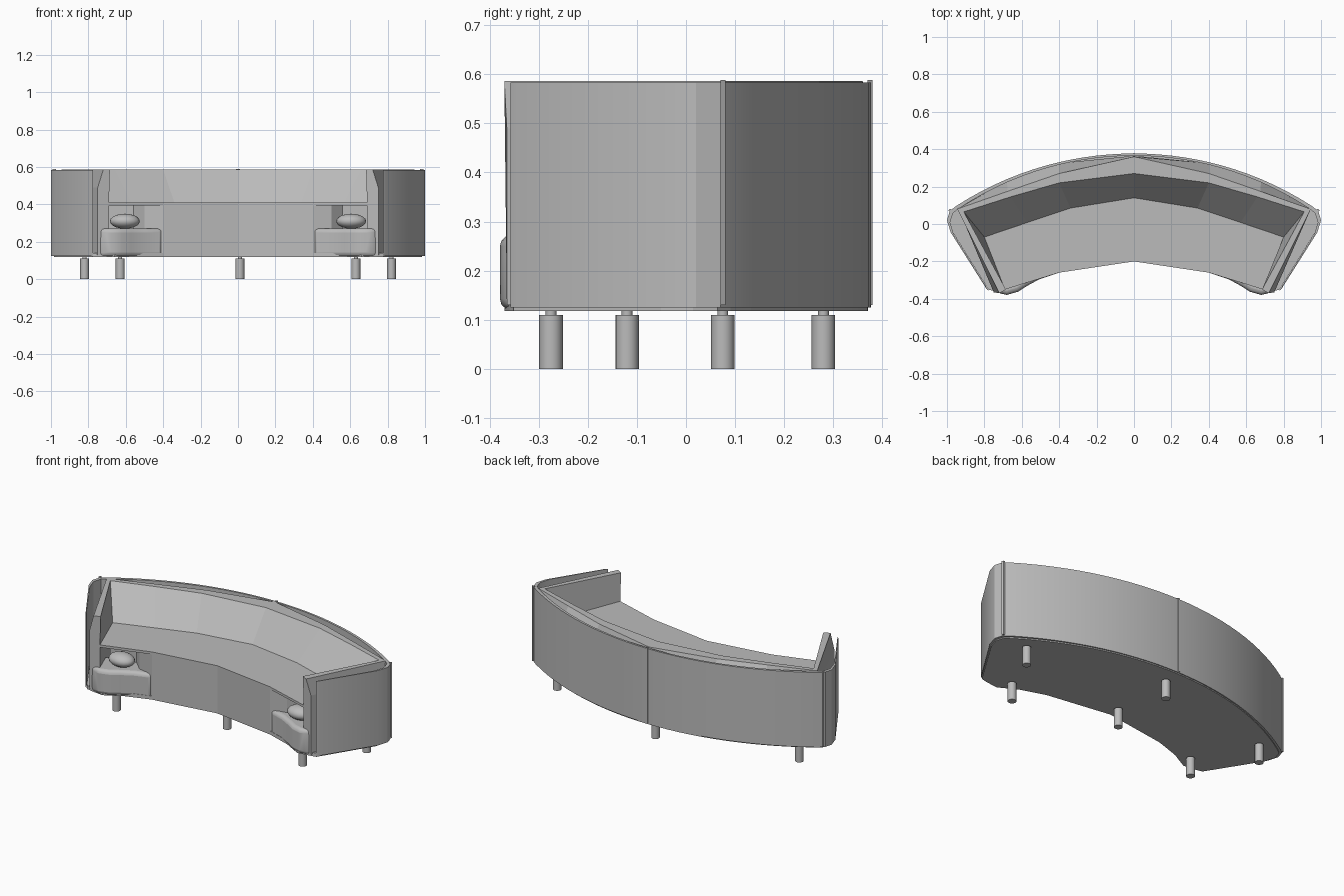
import bpy, bmesh, math

cube = bpy.data.objects.get("Cube")
if cube:
    bpy.data.objects.remove(cube)

grey = bpy.data.materials.new("warm_grey")
grey.use_nodes = True
COLOUR = (0.5, 0.5, 0.5, 1)
grey.diffuse_color = COLOUR
grey.node_tree.nodes["Principled BSDF"].inputs["Base Color"].default_value = COLOUR


def finish(name, bm, angle=None):
    """Turn a bmesh into a named object, smooth below the given angle."""
    bmesh.ops.recalc_face_normals(bm, faces=bm.faces)
    mesh = bpy.data.meshes.new(name)
    bm.to_mesh(mesh)
    bm.free()
    obj = bpy.data.objects.new(name, mesh)
    bpy.context.collection.objects.link(obj)
    mesh.materials.append(grey)
    if angle:
        bpy.ops.object.select_all(action="DESELECT")
        obj.select_set(True)
        bpy.context.view_layer.objects.active = obj
        bpy.ops.object.shade_smooth_by_angle(angle=math.radians(angle))
    return obj


def prism(name, loop, z0, z1, angle=None):
    """Extrude a plan outline between two heights."""
    bm = bmesh.new()
    face = bm.faces.new([bm.verts.new((x, y, z0)) for x, y in loop])
    top = bmesh.ops.extrude_face_region(bm, geom=[face])["geom"]
    for v in top:
        if isinstance(v, bmesh.types.BMVert):
            v.co.z = z1
    return finish(name, bm, angle)


def mirror_line(half):
    """Left-to-right line from its right half, which starts at x = 0."""
    return [(-x, y) for x, y in reversed(half) if x > 0] + half


def mirror_loop(half):
    """Closed outline from its right half."""
    return half + [(-x, y) for x, y in reversed(half) if x > 0]


def loft(name, rows, angle=None):
    """Skin lines of equal length into a closed ring section, capped."""
    bm = bmesh.new()
    grid = [[bm.verts.new((x, y, z)) for x, y in line] for line, z in rows]
    for a, b in zip(grid, grid[1:] + grid[:1]):
        for i in range(len(a) - 1):
            bm.faces.new((a[i], a[i + 1], b[i + 1], b[i]))
    for end in (0, -1):
        bm.faces.new([row[end] for row in grid])
    return finish(name, bm, angle)


def cylinder(bm, x, y, z0, z1, radius):
    made = bmesh.ops.create_cone(bm, cap_ends=True, segments=16, radius1=radius,
                                 radius2=radius, depth=z1 - z0)
    bmesh.ops.translate(bm, verts=made["verts"], vec=(x, y, (z0 + z1) / 2))


# Outer shell: a shallow arc that rounds into the two arm panels
RADIUS, BACK = 1.75, 0.377
arc = []
for i in range(15):
    x = 0.95 * i / 14
    arc.append((x, BACK - RADIUS + math.sqrt(RADIUS ** 2 - x * x)))
shell_half = arc + [(0.985, 0.07), (1.0, 0.02), (0.98, -0.045), (0.79, -0.345)]
outer = mirror_line(shell_half)
inner = [(x * 0.983, y - 0.012) for x, y in outer]
prism("outer_shell", outer + inner[::-1], 0.125, 0.583, 25)

# Seams on the shell
for name, x, y in (("back_seam", 0, 0.375), ("left_corner_seam", 0.983, 0.075),
                   ("right_corner_seam", -0.983, 0.075)):
    prism(name, [(x - 0.01, y - 0.005), (x + 0.01, y - 0.005),
                 (x + 0.004, y + 0.005), (x - 0.004, y + 0.005)], 0.13, 0.588)

# Back and arm cushion, skinned around the seat
foot = [(0, 0.14), (0.34, 0.085), (0.57, 0.008), (0.80, -0.07), (0.69, -0.35)]
top_in = [(0, 0.27), (0.4, 0.22), (0.66, 0.145), (0.91, 0.065), (0.685, -0.35)]
top_out = [(0, 0.36), (0.4, 0.27), (0.675, 0.175), (0.945, 0.08), (0.72, -0.37)]
gap = [(0, 0.365), (0.4, 0.325), (0.68, 0.232), (0.94, 0.085), (0.75, -0.365)]
section = [(foot, 0.13), (foot, 0.41), (top_in, 0.586), (top_out, 0.586),
           (gap, 0.49), (gap, 0.13)]
loft("back_and_arm_cushion", [(mirror_line(h), z) for h, z in section])

# Seat: a full top over a block that is set back near the arms
seat_back = foot[::-1]
prism("seat_top", mirror_loop([(0, -0.2), (0.4, -0.26)] + seat_back), 0.395, 0.41)
prism("seat_block", mirror_loop([(0, -0.2), (0.4, -0.26), (0.5, -0.24), (0.56, -0.18),
                                 (0.74, -0.18)] + seat_back[1:]), 0.13, 0.4)

# Underside plate
base_front = [(0, -0.2), (0.4, -0.26), (0.55, -0.31), (0.66, -0.37), (0.74, -0.36)]
prism("base", mirror_loop(base_front + [(x * 0.985, y - 0.006)
                                       for x, y in shell_half[::-1]]), 0.118, 0.14)

# Rounded front pads and small bolsters below the seat ends
pad_plan = [(0.4, -0.26), (0.5, -0.292), (0.57, -0.33), (0.62, -0.362), (0.68, -0.379),
            (0.73, -0.368), (0.765, -0.335), (0.77, -0.25), (0.72, -0.16), (0.45, -0.16)]
for side, s in (("left", 1), ("right", -1)):
    pad = prism(side + "_front_pad", [(s * x, y) for x, y in pad_plan], 0.12, 0.272, 40)
    bevel = pad.modifiers.new("soft_edge", "BEVEL")
    bevel.width = 0.022
    bevel.segments = 3
    bm = bmesh.new()
    ball = bmesh.ops.create_uvsphere(bm, u_segments=20, v_segments=10, radius=1)
    bmesh.ops.scale(bm, verts=ball["verts"], vec=(0.08, 0.06, 0.04))
    bmesh.ops.translate(bm, verts=ball["verts"], vec=(s * 0.605, -0.26, 0.31))
    finish(side + "_bolster", bm, 60)

# Legs with a thin neck under the base
legs = {"front_middle_leg": (0.01, -0.12), "back_middle_leg": (0.01, 0.28)}
for side, s in (("left", 1), ("right", -1)):
    legs[side + "_front_leg"] = (s * 0.63, -0.275)
    legs[side + "_back_leg"] = (s * 0.82, 0.075)
for name, (x, y) in legs.items():
    bm = bmesh.new()
    cylinder(bm, x, y, 0, 0.11, 0.024)
    cylinder(bm, x, y, 0.105, 0.125, 0.011)
    finish(name, bm, 40)
